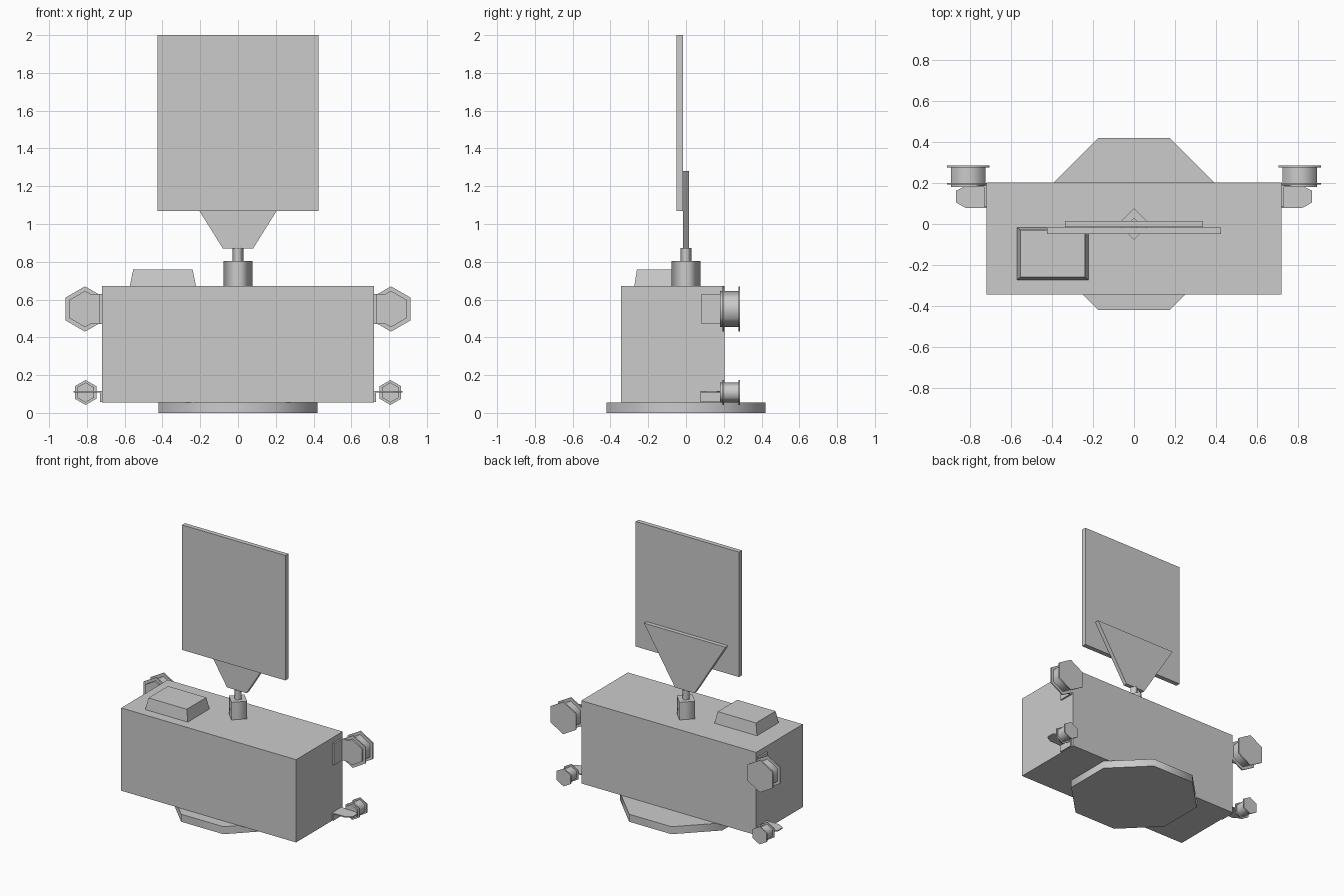
import bpy, bmesh
from math import pi, sin, cos

if "Cube" in bpy.data.objects:
    bpy.data.objects.remove(bpy.data.objects["Cube"])


def extrude(name, pts, direction, smooth_sides=False):
    """Prism made by extruding a closed 3D profile along a vector."""
    bm = bmesh.new()
    base = bm.faces.new([bm.verts.new(p) for p in pts])
    res = bmesh.ops.extrude_face_region(bm, geom=[base], use_keep_orig=True)
    moved = [g for g in res["geom"] if isinstance(g, bmesh.types.BMVert)]
    bmesh.ops.translate(bm, verts=moved, vec=direction)
    bmesh.ops.recalc_face_normals(bm, faces=bm.faces)
    if smooth_sides:
        caps = (base, *[g for g in res["geom"] if isinstance(g, bmesh.types.BMFace)])
        for f in bm.faces:
            f.smooth = f not in caps
    me = bpy.data.meshes.new(name)
    bm.to_mesh(me)
    bm.free()
    ob = bpy.data.objects.new(name, me)
    bpy.context.collection.objects.link(ob)
    return ob


def box(name, x0, x1, y0, y1, z0, z1):
    return extrude(name, [(x0, y0, z0), (x1, y0, z0), (x1, y1, z0), (x0, y1, z0)], (0, 0, z1 - z0))


def upright(name, n, r, z0, z1, turn=0):
    pts = [(r * cos(turn + 2 * pi * i / n), r * sin(turn + 2 * pi * i / n), z0) for i in range(n)]
    return extrude(name, pts, (0, 0, z1 - z0), True)


def hex_y(name, x, z, r, y0, y1):
    pts = [(x + r * sin(pi * i / 3), y0, z + r * cos(pi * i / 3)) for i in range(6)]
    return extrude(name, pts, (0, y1 - y0, 0), True)


# Octagonal foot and main cabinet
upright("base_plate", 8, 0.455, 0, 0.056, pi / 8)
box("body", -0.72, 0.72, -0.345, 0.203, 0.056, 0.672)

# Tapered block on the lid
block = box("top_block", -0.575, -0.22, -0.275, -0.015, 0.66, 0.758)
for v in block.data.vertices:
    if v.co.z > 0.7:
        v.co.x += 0.02 if v.co.x < -0.4 else -0.02
        v.co.y += 0.015 if v.co.y < -0.15 else -0.015

# Swivel post, fan-shaped bracket and screen
upright("swivel_socket", 4, 0.076, 0.66, 0.803)
upright("swivel_pin", 4, 0.03, 0.79, 0.872)
extrude("screen_bracket",
        [(-0.08, -0.015, 0.87), (0.08, -0.015, 0.87), (0.336, -0.015, 1.28), (-0.336, -0.015, 1.28)],
        (0, 0.03, 0))
box("screen", -0.425, 0.425, -0.05, -0.016, 1.07, 2.0)

# Cable spools with their angle brackets, on both sides
for s, side in ((-1, "left"), (1, "right")):
    for level, x, z, r, core in (("upper", 0.81, 0.55, 0.12, 0.096), ("lower", 0.807, 0.108, 0.066, 0.053)):
        tag = f"{side}_{level}"
        hex_y(f"{tag}_spool_core", s * x, z, core, 0.18, 0.28)
        hex_y(f"{tag}_inner_flange", s * x, z, r, 0.192, 0.201)
        hex_y(f"{tag}_outer_flange", s * x, z, r, 0.277, 0.287)
    # upper bracket: upright plate plus tab against the body
    prof = [(0.72, 0.47), (0.835, 0.47), (0.885, 0.51), (0.885, 0.59), (0.835, 0.63), (0.72, 0.63)]
    extrude(f"{side}_upper_bracket", [(s * a, 0.18, c) for a, c in prof], (0, 0.009, 0))
    box(f"{side}_upper_tab", *sorted((s * 0.718, s * 0.732)), 0.083, 0.189, 0.47, 0.63)
    # lower bracket: flat plate plus tab against the body
    prof = [(0.72, 0.077), (0.82, 0.077), (0.87, 0.105), (0.87, 0.163), (0.82, 0.187), (0.72, 0.187)]
    extrude(f"{side}_lower_bracket", [(s * a, b, 0.108) for a, b in prof], (0, 0, 0.008))
    box(f"{side}_lower_tab", *sorted((s * 0.718, s * 0.73)), 0.077, 0.187, 0.058, 0.116)
